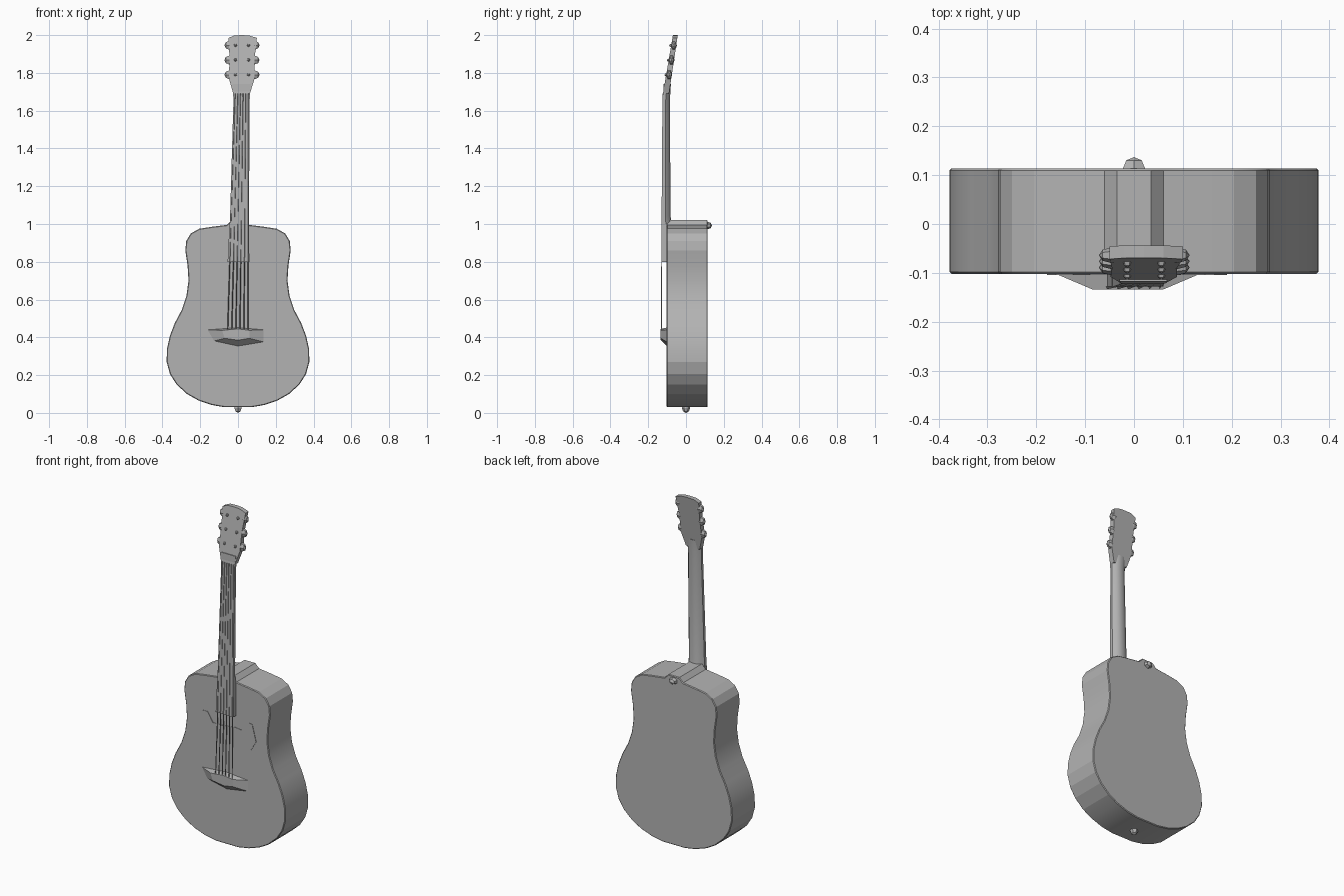
import bpy, bmesh
from mathutils import Vector

if "Cube" in bpy.data.objects:
    bpy.data.objects.remove(bpy.data.objects["Cube"])

grey = bpy.data.materials.new("mid grey")
grey.use_nodes = True
grey.diffuse_color = (0.45, 0.45, 0.45, 1)
grey.node_tree.nodes["Principled BSDF"].inputs["Base Color"].default_value = grey.diffuse_color


def finish(name, bm):
    bmesh.ops.recalc_face_normals(bm, faces=bm.faces)
    mesh = bpy.data.meshes.new(name)
    bm.to_mesh(mesh)
    bm.free()
    mesh.materials.append(grey)
    obj = bpy.data.objects.new(name, mesh)
    bpy.context.collection.objects.link(obj)
    return obj


def loft(name, rings):
    """Join rings of equal length with side faces and cap both ends."""
    bm = bmesh.new()
    rows = [[bm.verts.new(p) for p in ring] for ring in rings]
    n = len(rows[0])
    for a, b in zip(rows, rows[1:]):
        for i in range(n):
            j = (i + 1) % n
            bm.faces.new((a[i], a[j], b[j], b[i]))
    bm.faces.new(rows[0])
    bm.faces.new(rows[-1])
    return finish(name, bm)


def prism(name, outline, front, back):
    """Extrude an (x, z) outline between two depths, each a function of z."""
    return loft(name, [[(x, depth(z), z) for x, z in outline] for depth in (front, back)])


def stud(name, centre, size, axis, segments=6):
    """Faceted knob: a low sphere stretched to size, poles along axis."""
    bm = bmesh.new()
    bmesh.ops.create_uvsphere(bm, u_segments=segments, v_segments=4, radius=1)
    turn = Vector((0, 0, 1)).rotation_difference(Vector(axis))
    for v in bm.verts:
        p = turn @ v.co
        v.co = Vector(centre) + Vector(s * c for s, c in zip(size, p))
    return finish(name, bm)


def smooth(obj, angle):
    bpy.ops.object.select_all(action="DESELECT")
    obj.select_set(True)
    bpy.context.view_layer.objects.active = obj
    bpy.ops.object.shade_smooth_by_angle(angle=angle)


# Body: mirrored half outline with a waist and a raised heel block at the top
half = [(.07, .03), (.14, .042), (.21, .066), (.27, .1), (.325, .15), (.36, .205),
        (.378, .27), (.376, .34), (.36, .41), (.335, .475), (.298, .545), (.273, .62),
        (.262, .70), (.267, .78), (.279, .86), (.274, .91), (.25, .95), (.205, .975),
        (.14, .985), (.06, .995), (.035, 1.02)]
outline = half + [(-x, z) for x, z in reversed(half)]
body = prism("body", outline, lambda z: -.102, lambda z: .114)
bevel = body.modifiers.new("edge", "BEVEL")
bevel.width = .004
bevel.segments = 1
bevel.limit_method = "ANGLE"
bevel.angle_limit = 1.2
smooth(body, .2)

# Pickguard: thin winged plate on the soundboard
wings = [(-.03, .72), (-.09, .72), (-.125, .775), (-.16, .775), (-.178, .70), (-.155, .635),
         (-.09, .61), (0, .615), (.09, .605), (.155, .62), (.19, .68), (.165, .775),
         (.145, .78), (.1, .725), (.05, .73)]
prism("pickguard", wings, lambda z: -.1045, lambda z: -.1)


# Neck: rounded back, leaning slightly toward the left side
def neck_ring(z, x0, x1, front, back):
    mid, w = (x0 + x1) / 2, (x1 - x0) / 2
    depth = back - front
    shape = [(-1, 0), (-1, .4), (-.7, .8), (-.25, 1), (.25, 1), (.7, .8), (1, .4), (1, 0)]
    return [(mid + w * u, front + depth * v, z) for u, v in shape]


neck = loft("neck", [neck_ring(.98, -.045, .058, -.128, -.07),
                     neck_ring(1.04, -.042, .058, -.128, -.082),
                     neck_ring(1.66, -.024, .062, -.122, -.085),
                     neck_ring(1.74, -.03, .068, -.118, -.08)])
smooth(neck, .6)

# Fingerboard end lying over the body
prism("fingerboard", [(-.055, .80), (.06, .80), (.058, 1.0), (-.045, 1.0)],
      lambda z: -.128, lambda z: -.1)

# Headstock: flared plate tilted backward
head = [(-.025, 1.69), (.063, 1.69), (.088, 1.77), (.088, 1.88), (.1, 1.985),
        (.06, 1.998), (.02, 2.0), (-.02, 1.998), (-.05, 1.985), (-.045, 1.88), (-.048, 1.77)]
prism("headstock", head, lambda z: -.122 + (z - 1.69) * .17, lambda z: -.09 + (z - 1.69) * .15)

# Tuners: three knobs and string posts on each side
for row in range(3):
    z = 1.79 + row * .078
    y = -.1 + (z - 1.69) * .16
    for side, label in ((-1, "right"), (1, "left")):
        stud(f"tuner_{label}_{row}", (.021 + side * .067, y - .005, z),
             (.026, .016, .027), (1, 0, 0))
        stud(f"string_post_{label}_{row}", (.021 + side * .035, y - .016, z),
             (.01, .014, .01), (0, 1, 0), 5)

# Bridge: mound with a sloping lower face
base = [(-.165, .44), (-.13, .38), (0, .352), (.14, .375), (.14, .44), (0, .452)]
crest = [(-.085, .437), (-.07, .395), (0, .385), (.06, .395), (.06, .437), (0, .445)]
loft("bridge", [[(x, y, z) for x, z in pts] for pts, y in ((base, -.1), (crest, -.134))])

# Strings: thin bars from the bridge to the nut
for i in range(6):
    t = i / 5
    low = Vector((-.055 + .108 * t, -.131, .43))
    high = Vector((-.015 + .07 * t, -.122, 1.69))
    r = .0025
    loft(f"string_{i}", [[p + Vector(o) for o in ((-r, r, 0), (r, r, 0), (0, -r, 0))]
                         for p in (low, high)])

# Strap buttons on the back and the bottom edge
stud("back_strap_button", (0, .114, .992), (.026, .023, .02), (0, 1, 0))
stud("bottom_strap_button", (0, 0, .027), (.022, .022, .027), (0, 0, 1))
